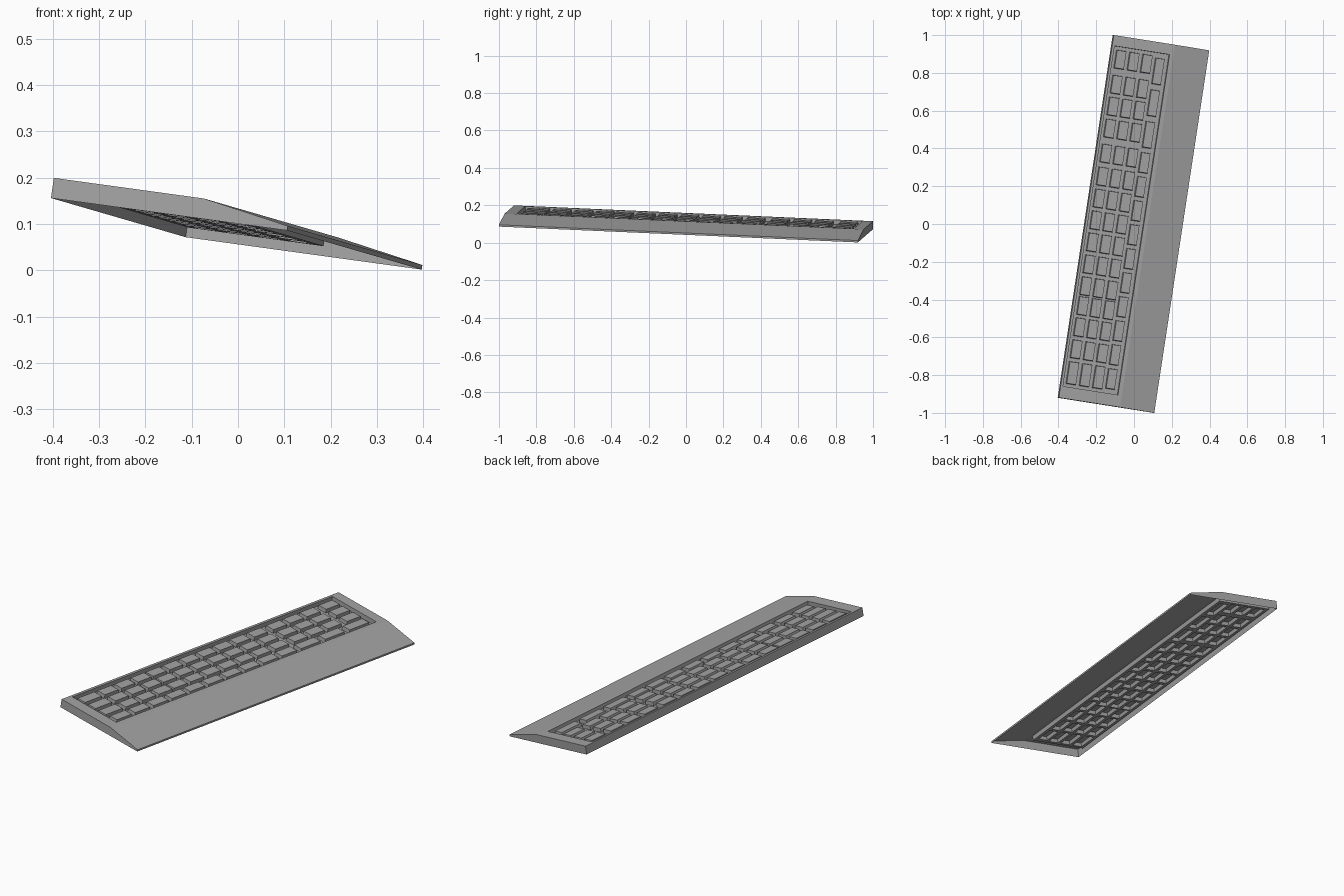
import bpy
import bmesh
from mathutils import Matrix, Vector

cube = bpy.data.objects.get("Cube")
if cube:
    bpy.data.objects.remove(cube, do_unlink=True)

# Single plain grey material
grey = bpy.data.materials.new("plain_grey")
grey.use_nodes = True
GREY = (0.37, 0.37, 0.37, 1)
grey.diffuse_color = GREY
grey.node_tree.nodes["Principled BSDF"].inputs["Base Color"].default_value = GREY

# Tilted frame: local x = depth, y = length, z = thickness
along = Vector((0.291, 1.92, -0.0845)).normalized()
across = Vector((0.51, -0.08, -0.07))
across = (across - along * across.dot(along)).normalized()
up = across.cross(along)
frame = Matrix((across, along, up)).transposed().to_4x4()
frame.translation = (-0.404, -0.92, 0.156)

LENGTH, DEPTH = 1.943, 0.521
TOP, LIP, RIDGE = 0.044, 0.01, 0.331
X0, X1, Y0, Y1 = 0.013, 0.31, 0.063, 1.887   # recess outline
FLOOR, KEY_TOP = 0.02, 0.039


def face(bm, *points):
    bm.faces.new([bm.verts.new(p) for p in points])


def flat(bm, x0, x1, y0, y1, z):
    face(bm, (x0, y0, z), (x1, y0, z), (x1, y1, z), (x0, y1, z))


def loop(x0, x1, y0, y1, z):
    return [(x0, y0, z), (x1, y0, z), (x1, y1, z), (x0, y1, z)]


def walls(bm, low, high):
    for i in range(4):
        j = (i + 1) % 4
        face(bm, low[i], low[j], high[j], high[i])


def finish(bm, name):
    bmesh.ops.remove_doubles(bm, verts=bm.verts, dist=0.0001)
    mesh = bpy.data.meshes.new(name)
    bm.to_mesh(mesh)
    bm.free()
    mesh.materials.append(grey)
    obj = bpy.data.objects.new(name, mesh)
    obj.matrix_world = frame
    bpy.context.collection.objects.link(obj)


# Open-bottomed case: ends, back wall, wrist slope, front lip
bm = bmesh.new()
profile = [(0, 0), (DEPTH, 0), (DEPTH, LIP), (RIDGE, TOP), (0, TOP)]
face(bm, *[(x, 0, z) for x, z in profile])
face(bm, *[(x, LENGTH, z) for x, z in reversed(profile)])
for i in (1, 2, 4):
    (xa, za), (xb, zb) = profile[i], profile[(i + 1) % 5]
    face(bm, (xa, 0, za), (xa, LENGTH, za), (xb, LENGTH, zb), (xb, 0, zb))

# Rim around the recess, and the recess sides
walls(bm, loop(0, RIDGE, 0, LENGTH, TOP), loop(X0, X1, Y0, Y1, TOP))
walls(bm, loop(X0, X1, Y0, Y1, TOP), loop(X0, X1, Y0, Y1, FLOOR))
finish(bm, "case")

# Key rows: (row centre, row width, [(key centre, key length)])
columns = [1.82, 1.686, 1.569, 1.451, 1.317, 1.194, 1.076, 0.959,
           0.841, 0.723, 0.606, 0.5, 0.386, 0.268, 0.14]
main = [(y, 0.12 if y == columns[-1] else 0.098) for y in columns]
front = [(1.79 - 0.17 * i, 0.14) for i in range(3)]
front += [(1.30 - 0.1287 * i, 0.108) for i in range(10)]
rows = [(0.056, 0.054, main), (0.127, 0.054, main),
        (0.198, 0.054, main), (0.266, 0.05, front)]

# Key plate with an opening under every key, and hollow keys
plate, keys = bmesh.new(), bmesh.new()
x = X0
for centre, width, row in rows:
    xa, xb = centre - width / 2, centre + width / 2
    flat(plate, x, xa, Y0, Y1, FLOOR)
    y = Y0
    for mid, length in sorted(row):
        ya, yb = mid - length / 2, mid + length / 2
        flat(plate, xa, xb, y, ya, FLOOR)
        t = 0.002
        walls(keys, loop(xa, xb, ya, yb, FLOOR),
              loop(xa + t, xb - t, ya + t, yb - t, KEY_TOP))
        flat(keys, xa + t, xb - t, ya + t, yb - t, KEY_TOP)
        y = yb
    flat(plate, xa, xb, y, Y1, FLOOR)
    x = xb
flat(plate, x, X1, Y0, Y1, FLOOR)
finish(plate, "key_plate")
finish(keys, "keys")
